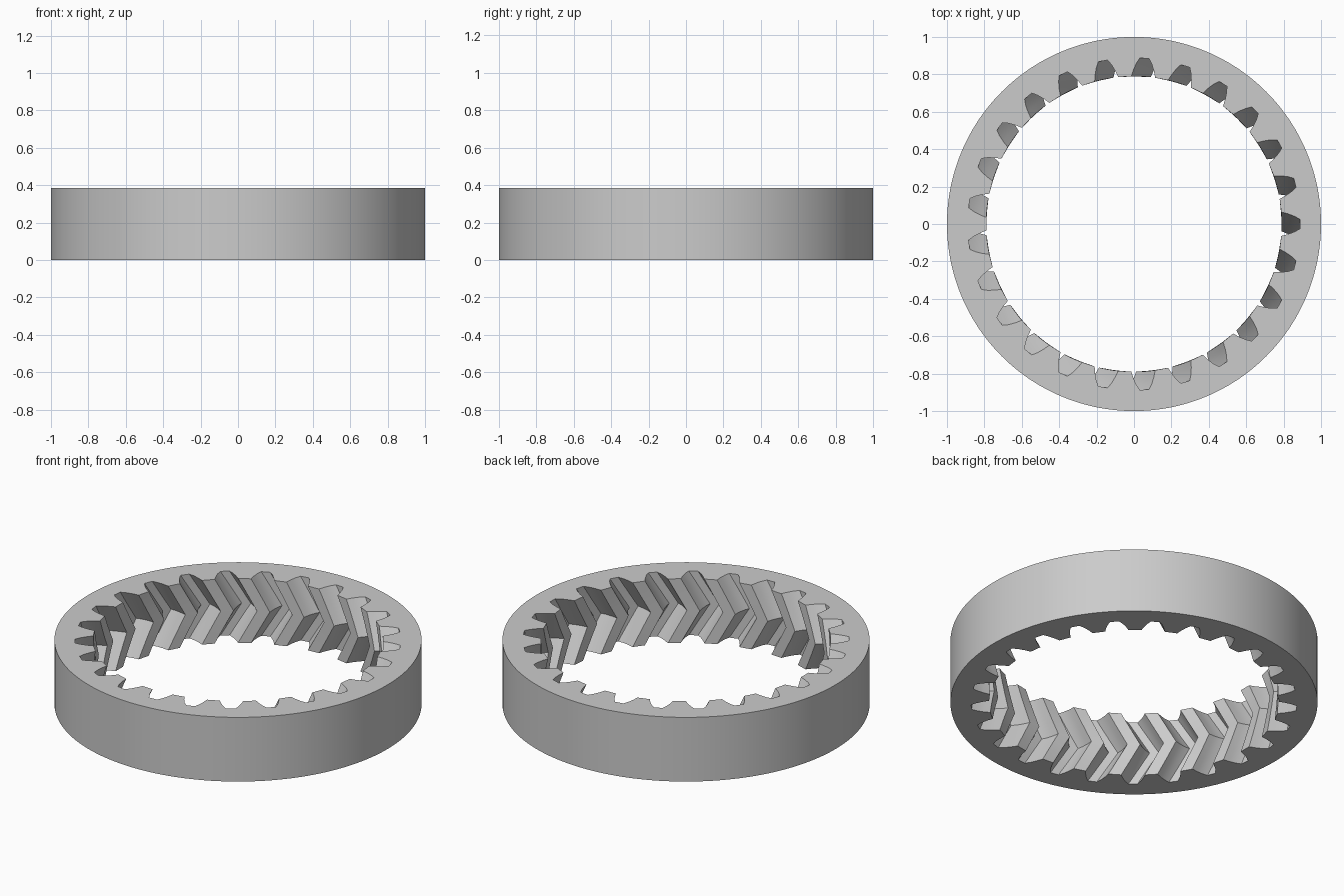
import bpy, bmesh
from math import radians, sin, cos

cube = bpy.data.objects.get("Cube")
if cube:
    bpy.data.objects.remove(cube)

TEETH, HEIGHT, TWIST = 25, 0.386, 7.5
PITCH = 360 / TEETH
SLICES = 6  # even, so that a slice falls on the chevron ridge

# One groove: half angle in degrees and radius, from mouth to root
flank = [(4.65, 0.79), (3.8, 0.825), (2.75, 0.86), (1.6, 0.888)]
groove = [(-a, r) for a, r in flank] + [(a, r) for a, r in reversed(flank)]
STEPS = len(groove)

mat = bpy.data.materials.new("light_grey")
mat.use_nodes = True
grey = (0.6, 0.6, 0.6, 1)
mat.diffuse_color = grey
mat.node_tree.nodes["Principled BSDF"].inputs["Base Color"].default_value = grey

bm = bmesh.new()


def add_loop(points, z):
    """Closed ring of vertices from (degrees, radius) pairs."""
    return [bm.verts.new((r * cos(radians(a)), r * sin(radians(a)), z)) for a, r in points]


def bridge(lower, upper):
    """Quads between two rings of equal length."""
    n = len(lower)
    for i in range(n):
        j = (i + 1) % n
        bm.faces.new((lower[i], lower[j], upper[j], upper[i]))


# Toothed bore: the twist runs one way to mid height and then back
bore = []
for s in range(SLICES + 1):
    t = s / SLICES
    turn = -TWIST * (1 - abs(2 * t - 1))
    ring = [(k * PITCH + a + turn, r) for k in range(TEETH) for a, r in groove]
    bore.append(add_loop(ring, HEIGHT * t))

# Plain cylindrical rim
step = PITCH / STEPS
rim_points = [((i - STEPS / 2 + 1) * step, 1.0) for i in range(TEETH * STEPS)]
rim = [add_loop(rim_points, z) for z in (0, HEIGHT)]

for low, high in zip(bore, bore[1:]):
    bridge(high, low)
bridge(rim[0], rim[1])
bridge(bore[0], rim[0])
bridge(rim[1], bore[-1])
bmesh.ops.recalc_face_normals(bm, faces=bm.faces)

mesh = bpy.data.meshes.new("herringbone_ring_gear")
bm.to_mesh(mesh)
bm.free()
mesh.materials.append(mat)
gear = bpy.data.objects.new("herringbone_ring_gear", mesh)
bpy.context.collection.objects.link(gear)

bpy.ops.object.select_all(action='DESELECT')
gear.select_set(True)
bpy.context.view_layer.objects.active = gear
bpy.ops.object.shade_smooth_by_angle(angle=radians(25))
